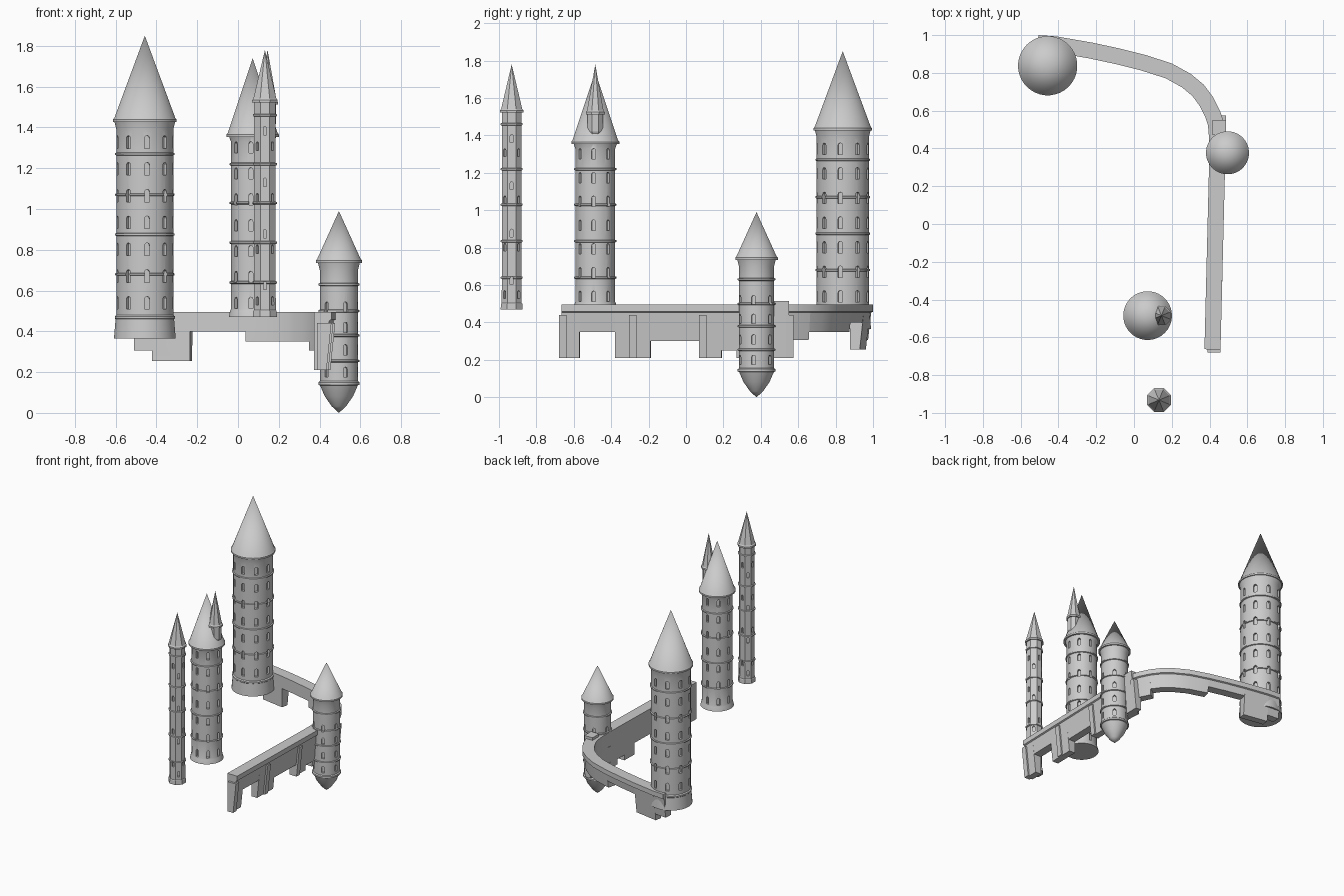
import bpy, bmesh
from math import sin, cos, pi, radians
from mathutils import Vector, Matrix

if "Cube" in bpy.data.objects:
    bpy.data.objects.remove(bpy.data.objects["Cube"])


def finish(name, bm, smooth=True):
    bmesh.ops.recalc_face_normals(bm, faces=bm.faces)
    me = bpy.data.meshes.new(name)
    bm.to_mesh(me)
    bm.free()
    ob = bpy.data.objects.new(name, me)
    bpy.context.collection.objects.link(ob)
    bpy.ops.object.select_all(action='DESELECT')
    bpy.context.view_layer.objects.active = ob
    ob.select_set(True)
    if smooth:
        bpy.ops.object.shade_smooth_by_angle(angle=radians(30))
    return ob


def lathe(name, x, y, profile, n=36):
    """Closed revolved solid; profile is (radius, z) starting and ending on the axis."""
    bm = bmesh.new()
    rings = []
    for r, z in profile:
        if r == 0:
            rings.append([bm.verts.new((x, y, z))] * n)
        else:
            rings.append([bm.verts.new((x + r * cos((i + .5) * 2 * pi / n),
                                        y + r * sin((i + .5) * 2 * pi / n), z)) for i in range(n)])
    for a, b in zip(rings, rings[1:]):
        for i in range(n):
            j = (i + 1) % n
            bm.faces.new(list(dict.fromkeys((a[i], a[j], b[j], b[i]))))
    return finish(name, bm, n > 12)


def cut_windows(body, x, y, r, spots, w, h, depth=0.018):
    """Recess arched windows; spots is a list of (angle, centre z)."""
    bm = bmesh.new()
    outline = [(-w / 2, -h / 2), (w / 2, -h / 2)]
    outline += [(w / 2 * cos(t * pi / 4), h / 2 - w / 2 + w / 2 * sin(t * pi / 4)) for t in range(5)]
    for a, z in spots:
        m = Matrix.Translation((x, y, z)) @ Matrix.Rotation(a, 4, 'Z')
        ends = [[bm.verts.new(m @ Vector((d, u, v))) for u, v in outline] for d in (r - depth, r + .03)]
        k = len(outline)
        bm.faces.new(ends[0])
        bm.faces.new(ends[1])
        for i in range(k):
            j = (i + 1) % k
            bm.faces.new((ends[0][i], ends[0][j], ends[1][j], ends[1][i]))
    cutter = finish("window_cutter", bm, False)
    cutter.hide_render = True
    mod = body.modifiers.new("windows", 'BOOLEAN')
    mod.operation = 'DIFFERENCE'
    mod.solver = 'EXACT'
    mod.object = cutter
    bpy.context.view_layer.objects.active = body
    bpy.ops.object.modifier_apply(modifier=mod.name)
    bpy.data.objects.remove(cutter)


def grid(count, phase, rows):
    return [(radians(phase) + i * 2 * pi / count, z) for i in range(count) for z in rows]


def banded(r, bands):
    """Profile points for thin moulding rings round a shaft."""
    pts = []
    for z in bands:
        pts += [(r, z - .007), (r + .007, z - .004), (r + .007, z + .004), (r, z + .007)]
    return pts


def roof(name, x, y, r, z, apex, n=36):
    lathe(name, x, y, [(0, z - .008), (r, z - .008), (r, z + .004), (r - .007, z + .012), (0, apex)], n)


# great tower
x, y = -.457, .838
t = lathe("great_tower", x, y, [(0, .365), (.152, .365), (.144, .46), (.148, .464), (.148, .474), (.14, .48)]
          + banded(.14, (.68, .875, 1.07, 1.27)) + [(.14, 1.39), (.15, 1.43), (0, 1.43)])
cut_windows(t, x, y, .14, grid(9, -85.4, [.54 + .1315 * k for k in range(7)]), .024, .062)
roof("great_tower_roof", x, y, .157, 1.435, 1.85)

# middle tower
x, y = .072, -.485
t = lathe("middle_tower", x, y, [(0, .47), (.118, .47), (.111, .5), (.107, .51)]
          + banded(.107, (.64, .835, 1.03, 1.22)) + [(.107, 1.33), (.118, 1.36), (0, 1.36)])
cut_windows(t, x, y, .107, grid(8, -95, [.54 + .127 * k for k in range(7)]), .02, .056)
roof("middle_tower_roof", x, y, .129, 1.362, 1.74)

# small turret growing from the middle tower roof
x, y = .145, -.485
lathe("roof_turret", x, y, [(0, 1.35), (.015, 1.36), (.045, 1.42), (.045, 1.53), (0, 1.53)], 8)
roof("roof_turret_spire", x, y, .055, 1.52, 1.78, 8)

# slender octagonal tower
x, y = .132, -.932
t = lathe("slender_tower", x, y, [(0, .47), (.064, .47), (.062, .5), (.058, .505)]
          + banded(.057, (.64, .835, 1.03, 1.22, 1.46)) + [(.057, 1.53), (0, 1.53)], 8)
cut_windows(t, x, y, .053, grid(4, 0, [.625 + .253 * k for k in range(4)])
            + grid(4, 45, [.55 + .253 * k for k in range(4)]), .016, .042, .012)
roof("slender_tower_spire", x, y, .068, 1.53, 1.78, 8)

# hanging corner tower
x, y = .495, .377
t = lathe("hanging_tower", x, y, [(0, 0), (.035, .032), (.07, .082), (.093, .135), (.101, .138), (.101, .15), (.094, .156)]
          + banded(.094, (.255, .38, .5, .63)) + [(.094, .7), (.104, .74), (0, .74)])
cut_windows(t, x, y, .094, grid(6, -70, (.2, .31, .42, .52)), .02, .05, .014)
roof("hanging_tower_roof", x, y, .114, .743, .99)

# bridge wall: outer edge points with the underside height of the stretch that follows
path = [(-.505, 1, .305), (-.41, .993, .255), (-.22, .96, .40), (-.08, .93, .40), (.06, .895, .35), (.2, .85, .35),
        (.3, .795, .35), (.37, .737, .35), (.42, .67, .305), (.455, .6, .305), (.475, .54, .21), (.482, .46, .21)]
for py, low in ((.27, .25), (.19, .21), (.07, .30), (-.19, .21), (-.38, .35), (-.57, .21), (-.665, .21)):
    path.append((.458 + (py + .665) * .025, py, low))
bm = bmesh.new()
sections = []
for i, (px, py, low) in enumerate(path):
    a, b = path[max(i - 1, 0)], path[min(i + 1, len(path) - 1)]
    d = Vector((b[0] - a[0], b[1] - a[1])).normalized()
    nx, ny = d.y, -d.x          # towards the inner side
    for z in dict.fromkeys((path[i - 1][2] if i else low, low)):
        sec = [(.085, .495), (0, .495), (0, .458), (.01, .453), (.012 + (.453 - z) * .1, z), (.085, z)]
        sections.append([bm.verts.new((px + nx * o, py + ny * o, h)) for o, h in sec])
for s, e in zip(sections, sections[1:]):
    for i in range(6):
        j = (i + 1) % 6
        bm.faces.new((s[i], s[j], e[j], e[i]))
    if (s[0].co - e[0].co).length < 1e-5:
        continue
bm.faces.new(sections[0])
bm.faces.new(sections[-1])
bmesh.ops.remove_doubles(bm, verts=bm.verts, dist=1e-5)
bmesh.ops.dissolve_degenerate(bm, dist=1e-5, edges=bm.edges)
finish("bridge_wall", bm)


# tapered buttresses on the outer face
def buttress(name, px, py, top=.44, half=.02):
    bm = bmesh.new()
    rows = [[bm.verts.new((px + dx, py + s * half, z)) for dx, z in
             ((-.07, top), (0, top), (-.024, .21), (-.07, .21))] for s in (-1, 1)]
    bm.faces.new(rows[0])
    bm.faces.new(rows[1])
    for i in range(4):
        j = (i + 1) % 4
        bm.faces.new((rows[0][i], rows[0][j], rows[1][j], rows[1][i]))
    finish(name, bm, False)


for k, py in enumerate((-.66, -.285, .09, .555)):
    buttress(f"buttress_{k + 1}", .458 + (min(py, .5) + .665) * .025, py)
buttress("corner_pier", .486, .51, .515, .04)
